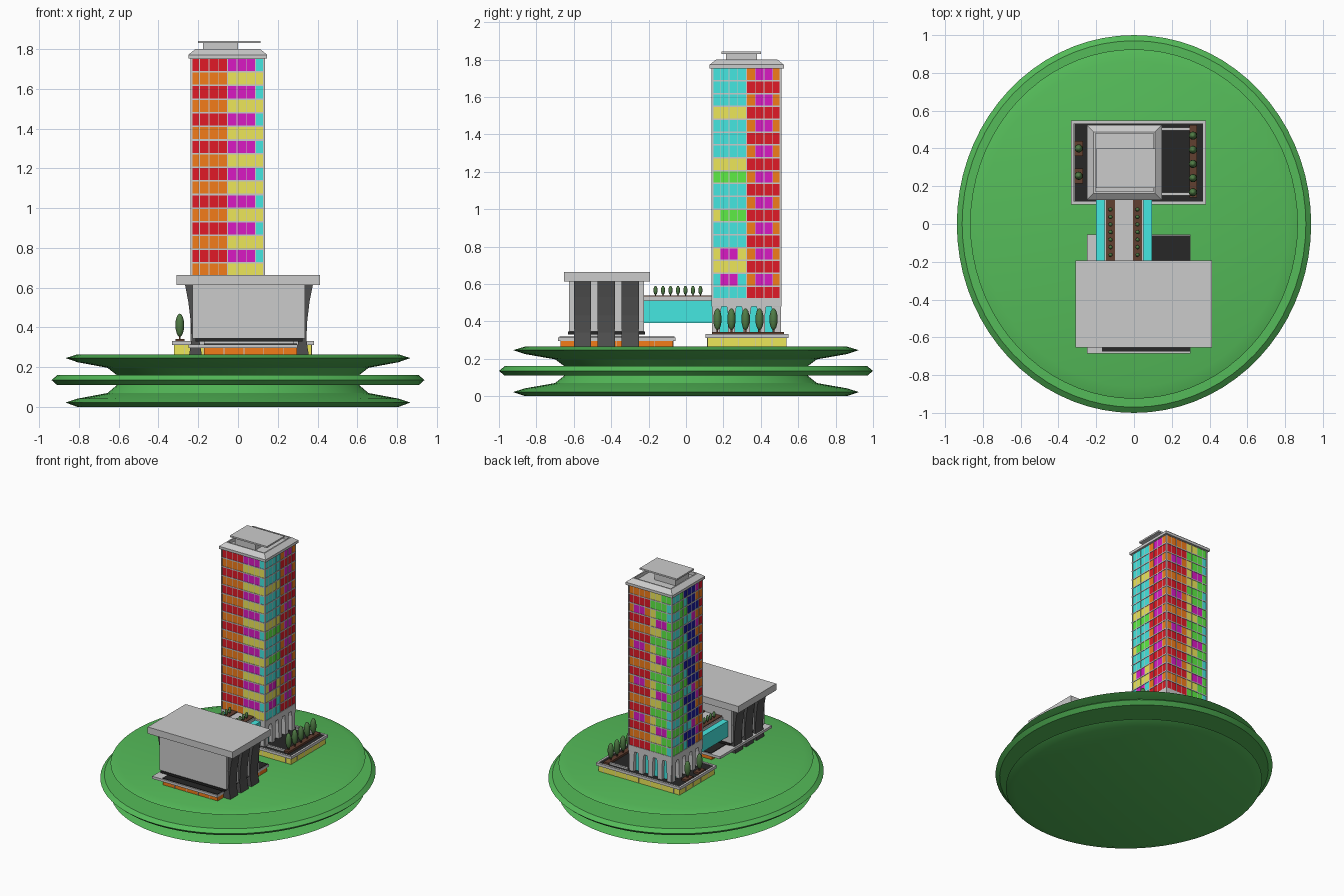
import bpy, bmesh, math
from mathutils import Matrix, Vector

if "Cube" in bpy.data.objects:
    bpy.data.objects.remove(bpy.data.objects["Cube"])

COL = dict(grass=(.09, .5, .1), r=(.75, .01, .02), o=(.9, .2, .01), m=(.7, .01, .55), y=(.85, .8, .1),
           c=(.06, .8, .75), g=(.11, .85, .06), b=(.01, .01, .35), black=(.02, .02, .02),
           dark=(.08, .08, .08), brown=(.12, .05, .03), leaf=(.08, .2, .06))
MATS = {}


def finish(name, bm, col=None, smooth=None):
    bmesh.ops.recalc_face_normals(bm, faces=bm.faces)
    me = bpy.data.meshes.new(name)
    bm.to_mesh(me)
    bm.free()
    ob = bpy.data.objects.new(name, me)
    bpy.context.collection.objects.link(ob)
    if col:
        if col not in MATS:
            MATS[col] = bpy.data.materials.new(col + "_paint")
            MATS[col].diffuse_color = (*COL[col], 1)
        me.materials.append(MATS[col])
    if smooth:
        me.shade_smooth()
        me.set_sharp_from_angle(angle=math.radians(smooth))
    return ob


def loft(bm, rings):
    """Rectangular rings (x0, x1, y0, y1, z) joined and capped."""
    loops = [[bm.verts.new(p) for p in ((a, c, z), (b, c, z), (b, d, z), (a, d, z))]
             for a, b, c, d, z in rings]
    for lo, hi in zip(loops, loops[1:]):
        for i in range(4):
            j = (i + 1) % 4
            bm.faces.new((lo[i], lo[j], hi[j], hi[i]))
    bm.faces.new(loops[0][::-1])
    bm.faces.new(loops[-1])


def lofted(name, rings, col=None):
    bm = bmesh.new()
    loft(bm, rings)
    return finish(name, bm, col)


def boxes(name, items, col=None):
    bm = bmesh.new()
    for a, b, c, d, z0, z1 in items:
        loft(bm, [(a, b, c, d, z0), (a, b, c, d, z1)])
    return finish(name, bm, col)


def inset(r, t):
    return (r[0] + t, r[1] - t, r[2] + t, r[3] - t)


# Oval stacked-disc base
prof = [(0, 0), (.86, 0), (.925, .022), (.86, .042), (.70, .07), (.65, .11), (.97, .11), (1, .135),
        (.97, .16), (.65, .16), (.70, .197), (.86, .225), (.925, .246), (.86, .265), (0, .265)]
bm = bmesh.new()
vs = [bm.verts.new((x, 0, z)) for x, z in prof]
es = [bm.edges.new(p) for p in zip(vs, vs[1:])]
bmesh.ops.spin(bm, geom=vs + es, cent=(0, 0, 0), axis=(0, 0, 1), angle=math.tau, steps=72)
bmesh.ops.remove_doubles(bm, verts=bm.verts, dist=1e-4)
bmesh.ops.scale(bm, vec=(.938, 1, 1), verts=bm.verts)
finish("oval_base", bm, "grass", 25)

# Tower podium with rimmed deck
P = (-.333, .382, .103, .548)
boxes("podium_wall", [(*inset(P, .012), .255, .312)], "y")
boxes("podium_joints", [(x - .002, x + .002, .113, .538, .265, .311) for x in [-.27 + .099 * i for i in range(7)]]
      + [(-.323, .372, y - .002, y + .002, .265, .311) for y in (.19, .28, .37, .46)])
lofted("podium_slab", [(*P, .311), (*P, .332), (*inset(P, .016), .332), (*inset(P, .016), .322)])
boxes("podium_deck", [(*inset(P, .017), .32, .327)], "black")

# Tower ground floor: glazed core with tapered columns
X0, X1, Y0, Y1 = T = (-.24, .135, .136, .511)
Z0, FL, N, W = .52, .0686, 18, .375
boxes("lobby_glass", [(*inset(T, .03), .322, .5)], "c")
bm = bmesh.new()
loft(bm, [(*T, .48), (*T, .522)])
for i in range(5):
    for horizontal in (True, False):
        for far in (False, True):
            t = (X0 if horizontal else Y0) + .028 + i * (W - .056) / 4
            s0, s1 = ((W - .045, W - .002) if far else (.002, .045))
            rings = []
            for h, z in ((.018, .322), (.02, .44), (.028, .49)):
                rings.append((t - h, t + h, Y0 + s0, Y0 + s1, z) if horizontal
                             else (X0 + s0, X0 + s1, t - h, t + h, z))
            loft(bm, rings)
finish("lobby_columns", bm)

# Tower frame: core, floor slabs and corner/mullion strips
boxes("tower_core", [(*inset(T, .006), .5, 1.757)])
boxes("floor_slabs", [(*T, Z0 + k * FL - .004, Z0 + k * FL + .004) for k in range(N + 1)])


def facade(face, u0, u1, d0, d1):
    """Footprint of a strip on a facade, u from its left edge, d inward depth."""
    if face == "front":
        return (X0 + u0, X0 + u1, Y0 + d0, Y0 + d1)
    if face == "back":
        return (X1 - u1, X1 - u0, Y1 - d1, Y1 - d0)
    if face == "right":
        return (X1 - d1, X1 - d0, Y0 + u0, Y0 + u1)
    return (X0 + d0, X0 + d1, Y1 - u1, Y1 - u0)


PAT = dict(front=["rrrrmmmc", "ooooyyyy"],
           right=["ccccommo", "ccccrrrr", "ccccommo", "yyyyrrrr"],
           back=["ooooyygg", "rrrrgggc", "ommoyggc", "rrrrymmg"],
           left=["ccgbbbmr", "gggcbboo", "ccggbbbr", "gggccmoo"])
SPECIAL = {8: "ggggommo", 11: "ygggrrrr", 14: "ymmyommo", 16: "cmmcommo"}
panes, strips, cw = {}, [], W / 8
for face, rows in PAT.items():
    for i in range(9):
        m = min(max(i * cw, .002), W - .002)
        strips.append((*facade(face, m - .002, m + .002, .001, .01), .52, 1.755))
    for k in range(N):
        row = SPECIAL.get(k, rows[k % len(rows)]) if face == "right" else rows[k % len(rows)]
        top = Z0 + (N - k) * FL
        for i, ch in enumerate(row):
            panes.setdefault(ch, []).append(
                (*facade(face, i * cw + .002, (i + 1) * cw - .002, .003, .008), top - FL + .004, top - .004))
boxes("window_mullions", strips)
for ch, items in panes.items():
    boxes("tower_windows_" + ch, items, ch)

# Tower roof: chamfered parapet, plant room and canopy
C = (-.25, .147, .126, .523)
lofted("roof_parapet", [(*C, 1.752), (*C, 1.772), (*inset(C, .035), 1.8), (*inset(C, .045), 1.8),
                        (*inset(C, .045), 1.775)])
boxes("plant_room", [(-.175, 0, .215, .38, 1.77, 1.832)])
boxes("roof_canopy", [(-.202, .113, .19, .4, 1.83, 1.842)])

# Hall: base, slabs
boxes("hall_base", [(-.17, .297, -.67, -.07, .255, .298)], "o")
boxes("hall_base_joints", [(x - .002, x + .002, -.672, -.068, .262, .297) for x in (-.07, .03, .13, .23)]
      + [(-.172, .299, y - .002, y + .002, .262, .297) for y in (-.57, -.47, -.37, -.27, -.17)])
boxes("hall_terrace", [(-.25, .3, -.685, -.055, .296, .315)])
boxes("hall_terrace_deck", [(-.17, .297, -.676, -.062, .314, .319)], "black")
boxes("hall_plinth", [(-.17, .28, -.6, -.25, .315, .335)])
boxes("hall_floor_slab", [(-.215, .325, -.632, -.218, .33, .346)], "black")

# Hall glazing with mullion grid
boxes("hall_glass", [(-.225, .335, -.622, -.228, .345, .615)], "g")
grid = [(-.227 + i * .0933, -.223 + i * .0933, -.625, -.225, .345, .615) for i in range(7)]
grid += [(-.228, .338, y - .002, y + .002, .345, .615) for y in (-.623, -.49, -.36, -.227)]
grid += [(-.228, .338, -.625, -.225, z - .002, z + .002) for z in (.347, .48)]
boxes("hall_mullions", grid)

# Bowed side fins, mirrored about the hall centre
fin = [(.322, .616), (.305, .53), (.293, .43), (.289, .34), (.302, .255), (.236, .255), (.25, .34), (.27, .616)]
bm = bmesh.new()
for s in (-1, 1):
    for y0, y1 in ((-.6, -.508), (-.472, -.38), (-.344, -.25)):
        f = bm.faces.new([bm.verts.new((.055 + s * x, y0, z)) for x, z in fin])
        ext = bmesh.ops.extrude_face_region(bm, geom=[f], use_keep_orig=True)["geom"]
        bmesh.ops.translate(bm, vec=(0, y1 - y0, 0), verts=[v for v in ext if isinstance(v, bmesh.types.BMVert)])
finish("hall_fins", bm, "dark")
boxes("hall_roof", [(-.31, .412, -.653, -.193, .614, .665)])

# Link bridge with roof walk and planters
boxes("bridge_glass", [(-.2, .095, -.23, .145, .392, .512)], "c")
boxes("bridge_roof", [(-.155, .05, -.23, .138, .51, .532)])
boxes("bridge_planters", [(-.148, -.1, -.225, .135, .53, .538), (-.005, .043, -.225, .135, .53, .538)], "brown")

# Podium planters and edge rails
boxes("podium_planters", [(.293, .333, .14, .525, .325, .342), (-.315, -.27, .215, .295, .325, .342),
                          (-.315, -.27, .36, .44, .325, .342)], "brown")
boxes("podium_benches", [(.14, .295, y - .008, y + .008, .325, .34) for y in (.158, .503)])


# Slender trees and small shrubs
def trees(name, pts, r, z0, z1, stem):
    leaf, trunk = bmesh.new(), bmesh.new()
    for x, y in pts:
        h = (z1 - z0) / 2
        bmesh.ops.create_uvsphere(leaf, u_segments=12, v_segments=8, radius=1, matrix=Matrix.Translation(
            (x, y, z0 + h)) @ Matrix.Diagonal((r, r, h, 1)))
        loft(trunk, [(x - r / 5, x + r / 5, y - r / 5, y + r / 5, z) for z in (stem, z0 + h)])
    finish(name + "_foliage", leaf, "leaf", 60)
    finish(name + "_trunks", trunk, "brown")


trees("podium_trees", [(.312, .168 + .075 * i) for i in range(5)] + [(-.293, .255), (-.293, .4)],
      .022, .353, .47, .33)
trees("bridge_shrubs", [(x, -.163 + .04 * i) for x in (-.124, .019) for i in range(7)], .011, .542, .59, .53)

for m in bpy.data.materials:
    if m.users and not m.is_grease_pencil:
        m.use_nodes = True
        m.node_tree.nodes["Principled BSDF"].inputs["Base Color"].default_value = m.diffuse_color
